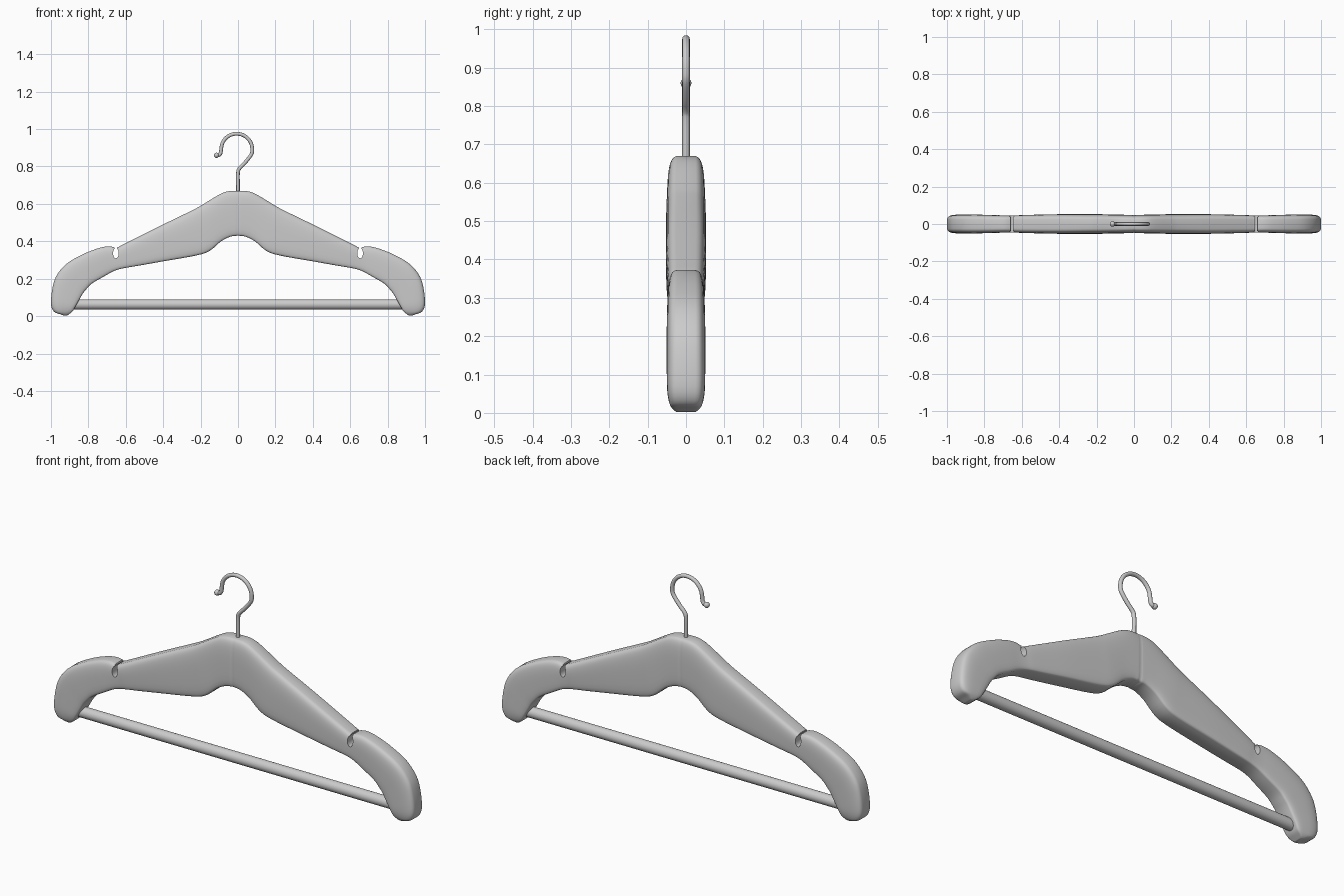
import bpy, bmesh, math
from mathutils import Vector

if "Cube" in bpy.data.objects:
    bpy.data.objects.remove(bpy.data.objects["Cube"])


def spline(pts, n):
    """Catmull-Rom samples through points of any dimension."""
    P = [Vector(p) for p in pts]
    P = [P[0] * 2 - P[1]] + P + [P[-1] * 2 - P[-2]]
    out = []
    for i in range(1, len(P) - 2):
        a, b, c, d = P[i - 1:i + 3]
        for k in range(n):
            t = k / n
            out.append(0.5 * (2 * b + (c - a) * t + (2 * a - 5 * b + 4 * c - d) * t * t
                              + (3 * b - a - 3 * c + d) * t ** 3))
    return out + [P[-2]]


def mesh_object(name, bm):
    bmesh.ops.recalc_face_normals(bm, faces=bm.faces)
    me = bpy.data.meshes.new(name)
    bm.to_mesh(me)
    bm.free()
    ob = bpy.data.objects.new(name, me)
    bpy.context.collection.objects.link(ob)
    return ob


def select(ob):
    bpy.ops.object.select_all(action='DESELECT')
    ob.select_set(True)
    bpy.context.view_layer.objects.active = ob


def mirror_x(ob):
    m = ob.modifiers.new("mirror", 'MIRROR')
    m.use_clip = True
    m.merge_threshold = 0.0005


# Wooden body: sections along one arm (top x, top z, bottom x, bottom z, half depth)
sections = [
    (0, .67, 0, .43, .048), (.05, .668, .04, .425, .049), (.1, .65, .09, .40, .05),
    (.2, .59, .15, .35, .052), (.25, .563, .22, .325, .052), (.4, .49, .4, .293, .052),
    (.55, .415, .53, .27, .049), (.62, .38, .59, .26, .047), (.65, .367, .63, .252, .045),
    (.69, .373, .67, .238, .045), (.74, .365, .72, .21, .047), (.82, .335, .78, .175, .049),
    (.91, .285, .81, .145, .05), (.965, .225, .83, .12, .05), (.99, .16, .85, .085, .05),
    (1, .07, .87, .05, .049), (.985, .025, .885, .025, .043),
    (.95, .01, .905, .009, .034), (.93, .002, .915, .002, .024)]
# Half cross-section: (fraction down from the top, fraction of half depth)
profile = spline([(0, .5), (.02, .68), (.07, .83), (.17, .94), (.35, 1), (.6, 1),
                  (.85, .97), (.95, .9), (.985, .82), (1, .7)], 2)
rows = [list(v) for v in spline(sections, 4)]
seam = list(rows[0])
seam[4] *= .96
rows[0][0] = rows[0][2] = .008
rows.insert(0, seam)

bm = bmesh.new()
rings = []
for tx, tz, bx, bz, h in rows:
    side = [(tx + (bx - tx) * f, h * w, max(0, tz + (bz - tz) * f)) for f, w in profile]
    loop = side + [(x, -y, z) for x, y, z in reversed(side)]
    rings.append([bm.verts.new(p) for p in loop])
for a, b in zip(rings, rings[1:]):
    for i in range(len(a)):
        j = (i + 1) % len(a)
        bm.faces.new((a[i], a[j], b[j], b[i]))
bm.faces.new(rings[-1])
body = mesh_object("hanger_body", bm)
mirror_x(body)

# Strap notches: oval slot with a narrow neck, cut through the body
bm = bmesh.new()
outline = [(.644, .41), (.648, .362)]
for k in range(17):
    a = math.radians(110 + 320 * k / 16)
    outline.append((.653 + .015 * math.cos(a), .336 + .027 * math.sin(a)))
outline += [(.660, .365), (.658, .41)]
face = bm.faces.new([bm.verts.new((x, -.1, z)) for x, z in outline])
ext = bmesh.ops.extrude_face_region(bm, geom=[face])
bmesh.ops.translate(bm, vec=(0, .2, 0),
                    verts=[v for v in ext['geom'] if isinstance(v, bmesh.types.BMVert)])
cutter = mesh_object("notch_cutter", bm)
cutter.hide_render = True
mirror_x(cutter)
cut = body.modifiers.new("notches", 'BOOLEAN')
cut.operation = 'DIFFERENCE'
cut.solver = 'EXACT'
cut.object = cutter
select(body)
bpy.ops.object.convert(target='MESH')
bpy.ops.object.shade_smooth_by_angle(angle=math.radians(40))
bpy.data.objects.remove(cutter)

# Trouser bar
bpy.ops.mesh.primitive_cylinder_add(vertices=32, radius=.027, depth=1.8,
                                    location=(0, 0, .062), rotation=(0, math.pi / 2, 0))
bpy.context.object.name = "trouser_bar"
bpy.ops.object.shade_smooth_by_angle(angle=math.radians(40))

# Wire hook
arc = [(-.007 + .083 * math.cos(math.radians(a)), .892 + .083 * math.sin(math.radians(a)))
       for a in range(-20, 181, 20)]
path = spline([(0, .62), (0, .70), (0, .765), (.008, .79), (.037, .82)] + arc
              + [(-.093, .872), (-.102, .861), (-.115, .86)], 4)
cu = bpy.data.curves.new("hook", 'CURVE')
cu.dimensions = '3D'
cu.bevel_depth = .0098
cu.bevel_resolution = 4
cu.use_fill_caps = True
sp = cu.splines.new('POLY')
sp.points.add(len(path) - 1)
for p, (x, z) in zip(sp.points, path):
    p.co = (x, 0, z, 1)
hook = bpy.data.objects.new("hook", cu)
bpy.context.collection.objects.link(hook)
select(hook)
bpy.ops.object.convert(target='MESH')
bpy.ops.object.shade_smooth_by_angle(angle=math.radians(40))

# Ball tip on the hook
bpy.ops.mesh.primitive_uv_sphere_add(segments=24, ring_count=12, radius=.014,
                                     location=(-.115, 0, .86))
bpy.context.object.name = "hook_tip"
bpy.ops.object.shade_smooth()
